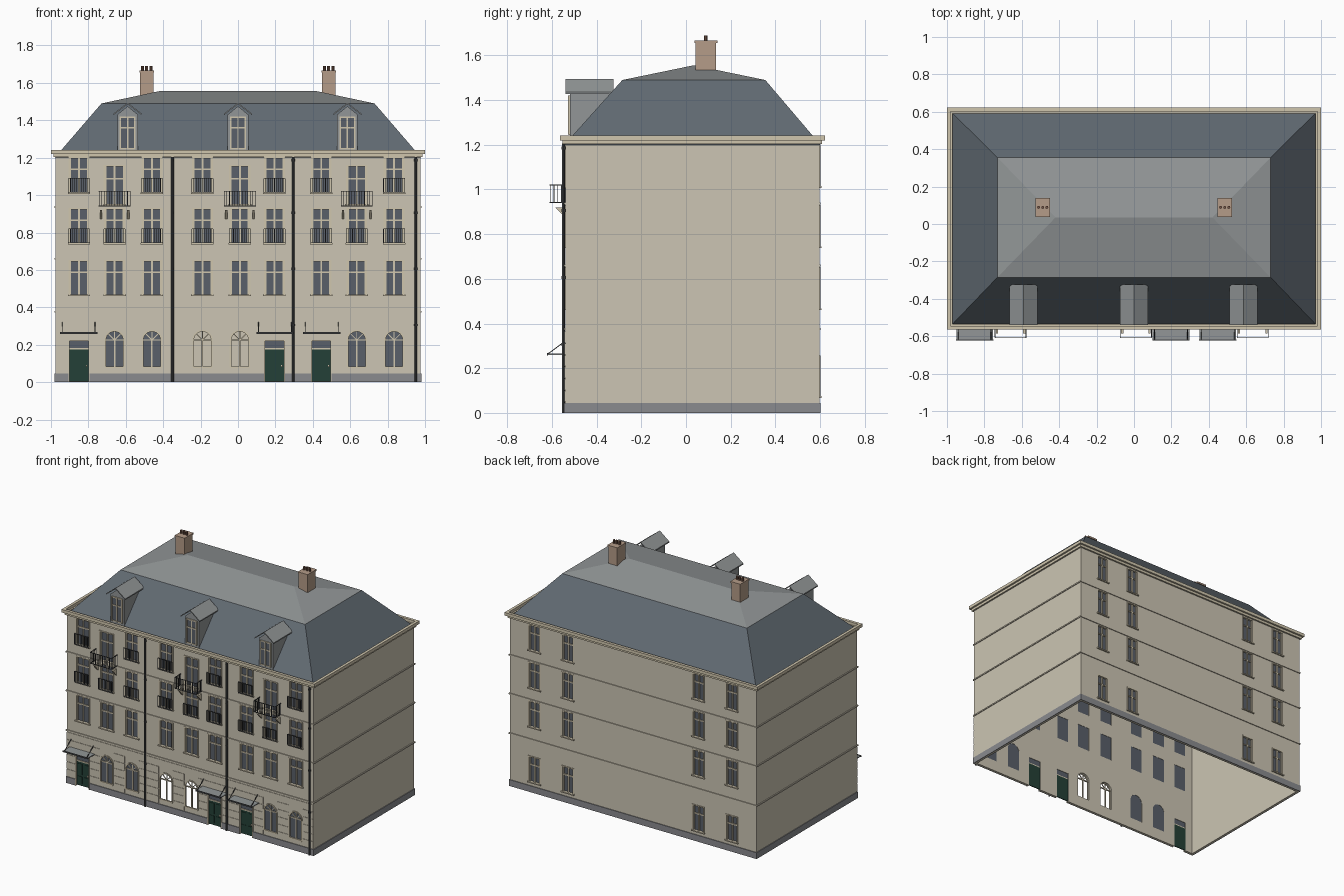
import bpy, bmesh, math
from mathutils import Matrix, Vector

if "Cube" in bpy.data.objects:
    bpy.data.objects.remove(bpy.data.objects["Cube"])


def material(name, r, g, b):
    m = bpy.data.materials.new(name)
    lin = [((c / 255 + 0.055) / 1.055) ** 2.4 for c in (r, g, b)]
    m.diffuse_color = (*lin, 1)
    m.use_nodes = True
    m.node_tree.nodes["Principled BSDF"].inputs["Base Color"].default_value = m.diffuse_color
    return m


WALL = material("limestone", 204, 197, 179)
TRIM = material("cream_trim", 208, 198, 174)
SLATE = material("dark_slate", 97, 106, 114)
ZINC = material("zinc", 146, 150, 151)
STONE = material("grey_stone", 138, 139, 143)
GLASS = material("window_glass", 90, 96, 106)
IRON = material("dark_iron", 70, 72, 74)
GREEN = material("door_green", 36, 64, 55)
BRICK = material("brick", 181, 156, 136)
CLAY = material("clay", 120, 88, 74)

X, Y0, Y1 = 0.975, -0.54, 0.597      # wall faces
parts = {}


def part(name, mat):
    return parts.setdefault(name, (bmesh.new(), mat))[0]


def box(name, mat, x0, x1, y0, y1, z0, z1):
    c = Vector((x0 + x1, y0 + y1, z0 + z1)) / 2
    s = Matrix.Diagonal((abs(x1 - x0), abs(y1 - y0), abs(z1 - z0), 1))
    bmesh.ops.create_cube(part(name, mat), size=1, matrix=Matrix.Translation(c) @ s)


def bar(name, mat, p, q, t):
    p, q = Vector(p), Vector(q)
    m = Matrix.Translation((p + q) / 2) @ (q - p).to_track_quat('Z', 'Y').to_matrix().to_4x4()
    bmesh.ops.create_cube(part(name, mat), size=1, matrix=m @ Matrix.Diagonal((t, t, (q - p).length, 1)))


def tube(name, mat, x, y, z0, z1, r):
    bmesh.ops.create_cone(part(name, mat), cap_ends=True, segments=8, radius1=r, radius2=r,
                          depth=z1 - z0, matrix=Matrix.Translation((x, y, (z0 + z1) / 2)))


def prism(name, mat, pts, step):
    """Extrude a closed outline along a vector."""
    bm = part(name, mat)
    f = bm.faces.new([bm.verts.new(p) for p in pts])
    new = bmesh.ops.extrude_face_region(bm, geom=[f], use_keep_orig=True)["geom"]
    bmesh.ops.translate(bm, vec=step, verts=[v for v in new if isinstance(v, bmesh.types.BMVert)])


def rect(off, z):
    return [(-X - off, Y0 - off, z), (X + off, Y0 - off, z), (X + off, Y1 + off, z), (-X - off, Y1 + off, z)]


def loft(name, mat, loops, cyclic=False):
    """Bridge four-point loops into a skin."""
    bm = part(name, mat)
    vs = [[bm.verts.new(p) for p in lp] for lp in loops]
    for a, b in zip(vs, vs[1:] + (vs[:1] if cyclic else [])):
        for i in range(4):
            j = (i + 1) % 4
            bm.faces.new((a[i], a[j], b[j], b[i]))


def ring(name, mat, out, inn, z0, z1):
    loft(name, mat, [rect(out, z0), rect(out, z1), rect(inn, z1), rect(inn, z0)], True)


def finish(name):
    bm, mat = parts.pop(name)
    bmesh.ops.recalc_face_normals(bm, faces=bm.faces)
    me = bpy.data.meshes.new(name)
    bm.to_mesh(me)
    bm.free()
    me.materials.append(mat)
    ob = bpy.data.objects.new(name, me)
    bpy.context.collection.objects.link(ob)
    return ob


def window(x, z0, z1, w, side=-1, face=Y0):
    d = lambda v: face + side * v
    h, t = w / 2, 0.008
    box("cutter", WALL, x - h, x + h, d(-0.05), d(0.05), z0, z1)
    box("window_panes", GLASS, x - h, x + h, d(-0.013), d(-0.010), z0, z1)
    for s in (-1, 1):   # surround and sash sides
        box("window_surrounds", TRIM, x + s * h, x + s * (h + t), d(-0.01), d(0.004), z0 - t, z1 + t)
        box("window_sashes", TRIM, x + s * h, x + s * (h - 0.006), d(-0.012), d(-0.003), z0, z1)
    box("window_surrounds", TRIM, x - h, x + h, d(-0.01), d(0.004), z1, z1 + t)
    box("window_sills", TRIM, x - h - 0.012, x + h + 0.012, d(-0.01), d(0.01), z0 - t, z0)
    box("window_sashes", TRIM, x - 0.005, x + 0.005, d(-0.012), d(-0.002), z0, z1)
    zt = z0 + 0.68 * (z1 - z0)
    box("window_sashes", TRIM, x - h, x + h, d(-0.012), d(-0.003), zt - 0.004, zt + 0.004)


def railing(name, p, q, z0, z1, n):
    for z in (z0, z1):
        bar(name, IRON, (*p, z), (*q, z), 0.004)
    for i in range(n + 1):
        x, y = (p[k] + (q[k] - p[k]) * i / n for k in (0, 1))
        bar(name, IRON, (x, y, z0), (x, y, z1), 0.003)


def arch_window(x, glazed):
    z0, zs, r = 0.08, 0.225, 0.05
    arc = [(x + r * math.cos(a), zs + r * math.sin(a)) for a in [math.pi * i / 12 for i in range(13)]]
    out = [(x - r, z0), (x + r, z0)] + arc
    out.pop(2)
    out[1:2] = [(x + r, z0), (x + r, zs)]
    prism("cutter", WALL, [(a, Y0 - 0.05, b) for a, b in out], (0, 0.1, 0))
    if glazed:
        prism("arched_panes", GLASS, [(a, Y0 + 0.010, b) for a, b in out], (0, 0.003, 0))
    for (a, b), (c, e) in zip(out, out[1:] + out[:1]):
        bar("arched_surrounds", TRIM, (a, Y0, b), (c, Y0, e), 0.009)
    y = Y0 + 0.007
    bar("arched_sashes", TRIM, (x, y, z0), (x, y, zs), 0.008)
    bar("arched_sashes", TRIM, (x - r, y, zs), (x + r, y, zs), 0.007)
    for i in (3, 6, 9):
        bar("arched_sashes", TRIM, (x, y, zs), (arc[i][0], y, arc[i][1]), 0.005)


def door(x):
    h = 0.05
    box("cutter", WALL, x - h, x + h, Y0 - 0.05, Y0 + 0.05, -0.02, 0.22)
    box("door_leaves", GREEN, x - h, x + h, Y0 + 0.007, Y0 + 0.013, 0.004, 0.175)
    for s in (-1, 1):
        for z0, z1 in ((0.02, 0.07), (0.085, 0.16)):
            box("door_panels", GREEN, x + s * 0.008, x + s * 0.042, Y0 + 0.004, Y0 + 0.007, z0, z1)
        box("door_surrounds", TRIM, x + s * h, x + s * (h + 0.006), Y0 - 0.007, Y0 + 0.01, 0, 0.226)
    box("door_surrounds", TRIM, x - h, x + h, Y0 - 0.006, Y0 + 0.01, 0.22, 0.226)
    box("door_surrounds", TRIM, x - h, x + h, Y0 + 0.002, Y0 + 0.012, 0.175, 0.183)
    box("door_transoms", GLASS, x - h, x + h, Y0 + 0.009, Y0 + 0.012, 0.183, 0.22)
    box("door_handles", TRIM, x + 0.036, x + 0.043, Y0 - 0.003, Y0 + 0.007, 0.08, 0.092)


def canopy(x):
    box("canopies", ZINC, x - 0.098, x + 0.098, -0.62, Y0, 0.259, 0.265)
    box("canopy_rims", IRON, x - 0.1, x + 0.1, -0.622, -0.617, 0.257, 0.267)
    for s in (-0.088, 0.088):
        bar("canopy_rods", IRON, (x + s, -0.618, 0.264), (x + s, Y0, 0.322), 0.004)


# Walls, plinth, string courses, cornice
ring("walls", WALL, 0, -0.015, 0, 1.21)
ring("plinth", STONE, 0.005, 0, 0, 0.045)
for z in (0.372, 0.655, 0.932):
    ring("string_courses", WALL, 0.006, 0, z, z + 0.009)
ring("cornice", TRIM, 0.012, -0.005, 1.203, 1.222)
ring("cornice", TRIM, 0.025, 0.005, 1.22, 1.242)
for i in range(49):
    x = -0.96 + i * 0.04
    box("dentils", TRIM, x - 0.008, x + 0.008, Y0, Y0 - 0.01, 1.212, 1.203)
    box("dentils", TRIM, x - 0.008, x + 0.008, Y1, Y1 + 0.01, 1.212, 1.203)

# Front windows, railings and balconies
columns = (-0.85, -0.66, -0.46, -0.19, 0.01, 0.195, 0.445, 0.635, 0.835)
for i, x in enumerate(columns):
    window(x, 0.468, 0.645, 0.096)
    rows = [0.745]
    window(x, 0.745, 0.922, 0.096)
    if i % 3 == 1:
        window(x, 0.952, 1.152, 0.1)
        a, b, yb = x - 0.083, x + 0.083, -0.608
        railing("balcony_rails", (a, yb), (b, yb), 0.942, 1.02, 12)
        for e, s in ((a, -1), (b, 1)):
            railing("balcony_rails", (e, yb), (e, Y0), 0.942, 1.02, 4)
            prism("balcony_brackets", TRIM, [(e - s * 0.016, Y0, 0.92), (e - s * 0.016, -0.585, 0.92),
                                             (e - s * 0.016, Y0, 0.872)], (s * 0.012, 0, 0))
    else:
        window(x, 1.015, 1.195, 0.096)
        rows.append(1.015)
    for z in rows:
        railing("window_railings", (x - 0.057, Y0 - 0.012), (x + 0.057, Y0 - 0.012), z, z + 0.075, 10)

# Ground floor doors, canopies and arched windows
doors = (-0.85, 0.195, 0.445)
for x in columns:
    if x in doors:
        door(x)
    else:
        arch_window(x, x not in (-0.19, 0.01))
for x in (-0.852, 0.198, 0.448):
    canopy(x)

# Shallow stone courses between the ground floor openings
for k in range(6):
    z0, z1 = 0.05 + k * 0.053, 0.099 + k * 0.053
    start = -X
    for x in columns:
        if z0 < (0.226 if x in doors else 0.28):
            box("stone_courses", WALL, start, x - 0.057, Y0 - 0.003, Y0, z0, z1)
            start = x + 0.057
    box("stone_courses", WALL, start, X, Y0 - 0.003, Y0, z0, z1)

# Back windows
for x in (-0.78, -0.515, 0.515, 0.78):
    for z0, z1 in ((0.075, 0.25), (0.468, 0.645), (0.745, 0.922), (1.015, 1.19)):
        window(x, z0, z1, 0.08, 1, Y1)

# Downpipes
for x in (-0.35, 0.295, 0.95):
    tube("downpipes", IRON, x, Y0 - 0.009, 0, 1.205, 0.007)
    for z in (0.3, 0.6, 0.9, 1.18):
        tube("downpipes", IRON, x, Y0 - 0.009, z, z + 0.012, 0.009)

# Mansard roof
brk = [(-0.73, -0.285, 1.49), (0.73, -0.285, 1.49), (0.73, 0.355, 1.49), (-0.73, 0.355, 1.49)]
loft("mansard_slopes", SLATE, [rect(0.005, 1.2), brk])
bm = part("upper_roof", ZINC)
a, b, c, d = [bm.verts.new(p) for p in brk]
e, f = bm.verts.new((-0.42, 0.035, 1.556)), bm.verts.new((0.42, 0.035, 1.556))
for face in ((a, b, f, e), (b, c, f), (c, d, e, f), (d, a, e)):
    bm.faces.new(face)

# Dormers
for x in (-0.59, 0.0, 0.585):
    h, yf = 0.055, -0.52
    prism("dormer_bodies", ZINC, [(x - h, yf, 1.22), (x + h, yf, 1.22), (x + h, yf, 1.43),
                                  (x, yf, 1.475), (x - h, yf, 1.43)], (0, 0.19, 0))
    prism("dormer_roofs", ZINC, [(x - 0.075, -0.54, 1.428), (x, -0.54, 1.486), (x + 0.075, -0.54, 1.428),
                                 (x + 0.075, -0.54, 1.436), (x, -0.54, 1.494), (x - 0.075, -0.54, 1.436)],
          (0, 0.216, 0))
    box("dormer_panes", GLASS, x - 0.038, x + 0.038, yf - 0.003, yf, 1.25, 1.415)
    for s in (-0.039, 0, 0.039):
        box("dormer_frames", TRIM, x + s - 0.004, x + s + 0.004, yf - 0.008, yf, 1.245, 1.42)
    for z in (1.248, 1.36, 1.416):
        box("dormer_frames", TRIM, x - 0.043, x + 0.043, yf - 0.007, yf, z - 0.004, z + 0.004)

# Chimneys
for x in (-0.488, 0.485):
    box("chimneys", BRICK, x - 0.035, x + 0.035, 0.043, 0.135, 1.5, 1.655)
    box("chimney_caps", BRICK, x - 0.039, x + 0.039, 0.038, 0.14, 1.655, 1.667)
    for s in (-0.022, 0, 0.022):
        tube("chimney_pots", CLAY, x + s, 0.089, 1.667, 1.69, 0.008)

# Build objects, then cut the openings
objs = {n: finish(n) for n in list(parts)}
cutter = objs["cutter"]
cutter.hide_render = True
for n in ("walls", "plinth"):
    mod = objs[n].modifiers.new("openings", 'BOOLEAN')
    mod.object, mod.operation, mod.solver = cutter, 'DIFFERENCE', 'EXACT'
    bpy.context.view_layer.objects.active = objs[n]
    bpy.ops.object.modifier_apply(modifier=mod.name)
bpy.data.objects.remove(cutter)
